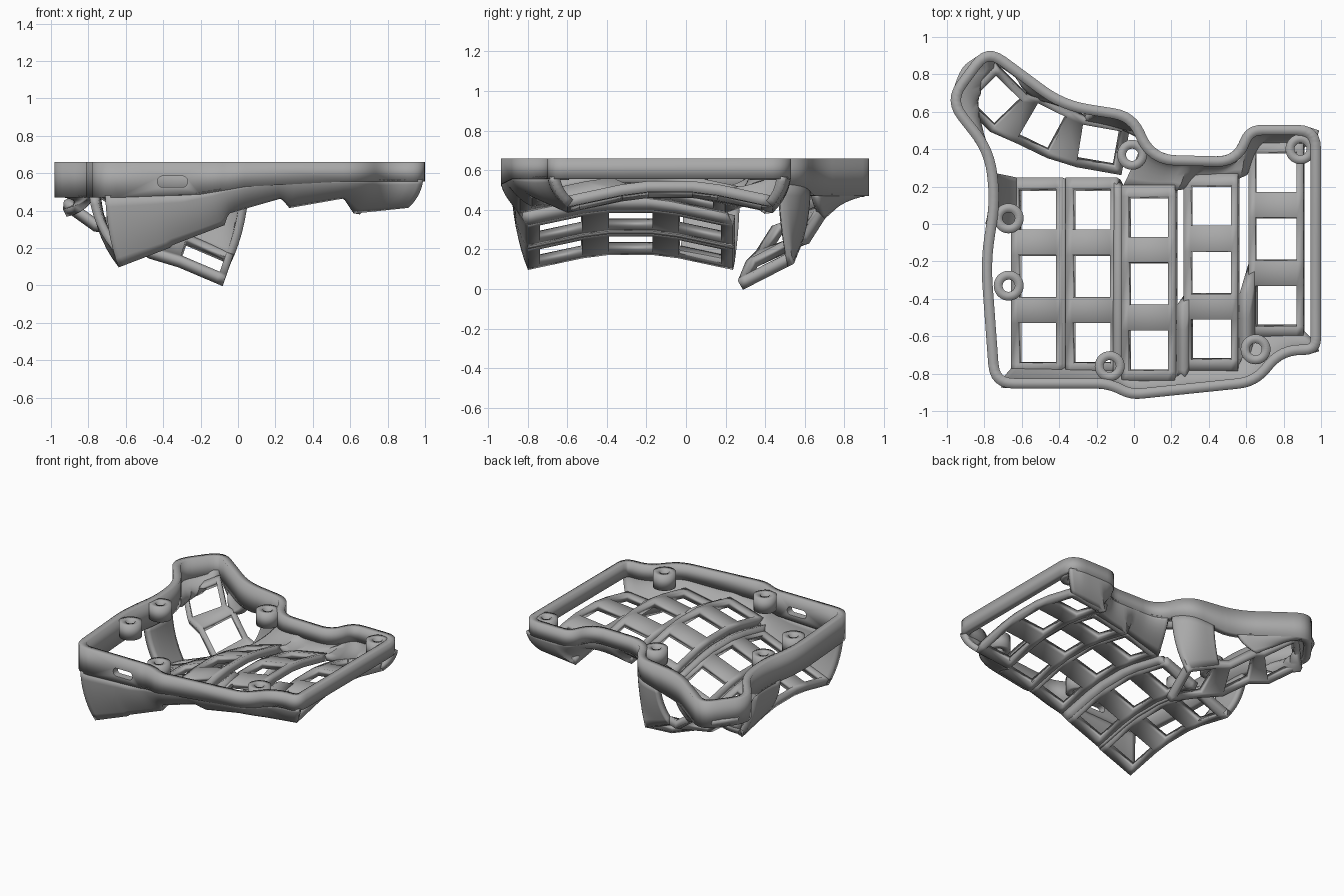
import bpy, bmesh, math
from mathutils import Vector as V

if "Cube" in bpy.data.objects:
    bpy.data.objects.remove(bpy.data.objects["Cube"])

mat = bpy.data.materials.new("matte grey")
mat.use_nodes = True
GREY = (0.4, 0.4, 0.4, 1)
mat.diffuse_color = GREY
mat.node_tree.nodes["Principled BSDF"].inputs["Base Color"].default_value = GREY
TOP = 0.66


def shell(name, rows, thick, side, closed=False, hole=lambda i, j: False):
    """Grid of points thickened to a solid; side picks the growth direction."""
    bm = bmesh.new()
    vs = [[bm.verts.new(p) for p in r] for r in rows]
    n = len(rows)
    for i in range(n if closed else n - 1):
        k = (i + 1) % n
        for j in range(len(rows[0]) - 1):
            if not hole(i, j):
                bm.faces.new((vs[i][j], vs[i][j + 1], vs[k][j + 1], vs[k][j]))
    me = bpy.data.meshes.new(name)
    bm.to_mesh(me)
    bm.free()
    me.materials.append(mat)
    ob = bpy.data.objects.new(name, me)
    bpy.context.collection.objects.link(ob)
    m = ob.modifiers.new("thickness", 'SOLIDIFY')
    m.thickness, m.offset, m.use_even_offset = thick, side, True
    bpy.ops.object.select_all(action='DESELECT')
    ob.select_set(True)
    bpy.context.view_layer.objects.active = ob
    bpy.ops.object.shade_smooth_by_angle(angle=math.radians(35))
    return ob


def bezier(a, c, b, t):
    return a * (1 - t) ** 2 + c * 2 * t * (1 - t) + b * t * t


def resample(pts, n):
    d = [0]
    for a, b in zip(pts, pts[1:]):
        d.append(d[-1] + (b - a).length)
    out, k = [], 0
    for i in range(n):
        s = d[-1] * i / (n - 1)
        while k < len(pts) - 2 and d[k + 1] < s:
            k += 1
        out.append(pts[k].lerp(pts[k + 1], (s - d[k]) / max(d[k + 1] - d[k], 1e-6)))
    return out


# Rim outline, counter-clockwise, with rounded corners
corners = [V(p) for p in (
    (-.77, -.88), (-.14, -.88), (-.02, -.94), (.66, -.87), (.8, -.7), (1, -.7),
    (1, .53), (.6, .53), (.53, .36), (.11, .37), (.01, .6), (-.37, .66),
    (-.79, .97), (-1.02, .66), (-.8, .38), (-.77, .13), (-.82, -.2))]
outline = []
for i, c in enumerate(corners):
    a, b = corners[i - 1] - c, corners[(i + 1) % len(corners)] - c
    r = min(0.13, 0.46 * a.length, 0.46 * b.length)
    outline += [bezier(c + a.normalized() * r, c, c + b.normalized() * r, t / 6)
                for t in range(7)]


def low(p):
    """Height of the rim's lower edge: deeper on the left."""
    t = min(max((p.x + 0.3) / 0.5, 0), 1)
    return 0.47 + 0.085 * t


rim = shell("rim", [[p.to_3d() + V((0, 0, z)) for z in (TOP, low(p))] for p in outline],
            0.055, -1, True)

# Cable slot through the front of the rim
bpy.ops.mesh.primitive_cube_add(size=1, location=(-.35, -.87, .555))
slot = bpy.context.object
slot.name = "slot_cutter"
slot.scale = (.16, .3, .06)
bpy.ops.object.transform_apply(location=False, scale=True)
b = slot.modifiers.new("round", 'BEVEL')
b.width, b.segments = 0.027, 4
slot.hide_render = True
slot.hide_set(True)
cut = rim.modifiers.new("slot", 'BOOLEAN')
cut.object, cut.solver = slot, 'EXACT'

# Screw bosses
for i, (x, y) in enumerate(((-.01, .37), (.89, .4), (.65, -.67), (-.13, -.76),
                            (-.67, .03), (-.67, -.33))):
    ring = [V((x + .08 * math.cos(a * math.pi / 16), y + .08 * math.sin(a * math.pi / 16), 0))
            for a in range(32)]
    shell(f"screw_boss_{i + 1}", [[p + V((0, 0, z)) for z in (TOP - .001, .55)] for p in ring],
          0.047, -1, True)


def key_strip(name, keys, margin, end, thick=0.055):
    """Plate strip with square holes; keys hold centre, along and cross vectors."""
    def row(k, t):
        c, along, cross = k
        return [c + along * t + cross * s for s in (-margin, -.5, .5, margin)]
    rows = [row(keys[0], -end)]
    for k in keys:
        rows += [row(k, -.5), row(k, .5)]
    rows.append(row(keys[-1], end))
    shell(name, rows, thick, 1, hole=lambda i, j: j == 1 and i % 2 == 1)
    return rows


# Finger columns: centre x, middle y, middle z, sideways tilt
HOLE, PITCH, BEND = 0.22, 0.35, math.radians(12)
cols = []
for i, (x, y, z, tilt) in enumerate(((-.5, -.28, .225, 21), (-.21, -.28, .345, 21),
                                     (.09, -.32, .5, 16), (.42, -.26, .515, 10),
                                     (.765, -.08, .475, 6))):
    t = math.radians(tilt)
    cross = V((math.cos(t), 0, math.sin(t))) * HOLE
    keys = []
    for s in (-1, 0, 1):
        along = V((0, math.cos(BEND * s), -math.sin(BEND * s if s else 0))) * HOLE
        keys.append((V((x, y + PITCH * s, z - abs(s) * 0.04)), along, cross))
    cols.append(key_strip(f"finger_column_{i + 1}", keys, 0.67, 0.78))

# Webs between neighbouring columns; the outer ones only join at the front
for i, n in enumerate((8, 8, 4, 4)):
    a, b = cols[i], cols[i + 1]
    shell(f"column_web_{i + 1}", [[a[k][3], b[k][0]] for k in range(n)], 0.05, 1)

# Thumb cluster
thumb = key_strip("thumb_cluster", [
    (V((-.745, .68, .385)), V((.14, -.14, -.1)), V((-.145, -.14, -.07))),
    (V((-.495, .54, .25)), V((.165, -.08, -.125)), V((-.1, -.185, -.065))),
    (V((-.195, .44, .12)), V((.2, -.035, -.085)), V((-.035, -.195, -.1)))], 0.66, 0.68)


def wall(name, start, end, bottom, n=28):
    """Curved skirt from a stretch of the rim down to a plate edge."""
    near = lambda q: min(range(len(outline)), key=lambda i: (outline[i] - V(q)).length)
    fine = [V(start)] + outline[near(start) + 1:near(end)] + [V(end)]
    rows = []
    for p, q in zip(resample(fine, n), resample(bottom, n)):
        a = V((p.x, p.y, low(p) + .01))
        c = V((p.x, p.y, a.z + (q.z - a.z) * 0.65)).lerp(V((q.x, q.y, a.z)), 0.12)
        rows.append([bezier(a, c, q, t / 7) for t in range(8)])
    shell(name, rows, 0.045, -1)


# Skirts around the columns
wall("front_wall", (-.71, -.875), (.99, -.68), [r[0][j] for r in cols for j in (0, 3)], 60)
wall("back_wall", (.99, .5), (.07, .45),
     [r[-1][j] for r in reversed(cols[2:]) for j in (3, 0)], 50)
wall("left_strut", (-.785, .27), (-.795, .0), [cols[0][7][0], cols[0][6][0], cols[0][5][0]], 12)

# Skirts around the thumb cluster
t_end = thumb[-1]
wall("thumb_post", (.06, .47), (-.19, .63), [t_end[1], t_end[0], thumb[5][0]], 20)
wall("thumb_wall", (-.37, .66), (-.79, .32),
     [thumb[3][0], thumb[1][0], thumb[0][0], thumb[0][1], thumb[0][3]], 44)
